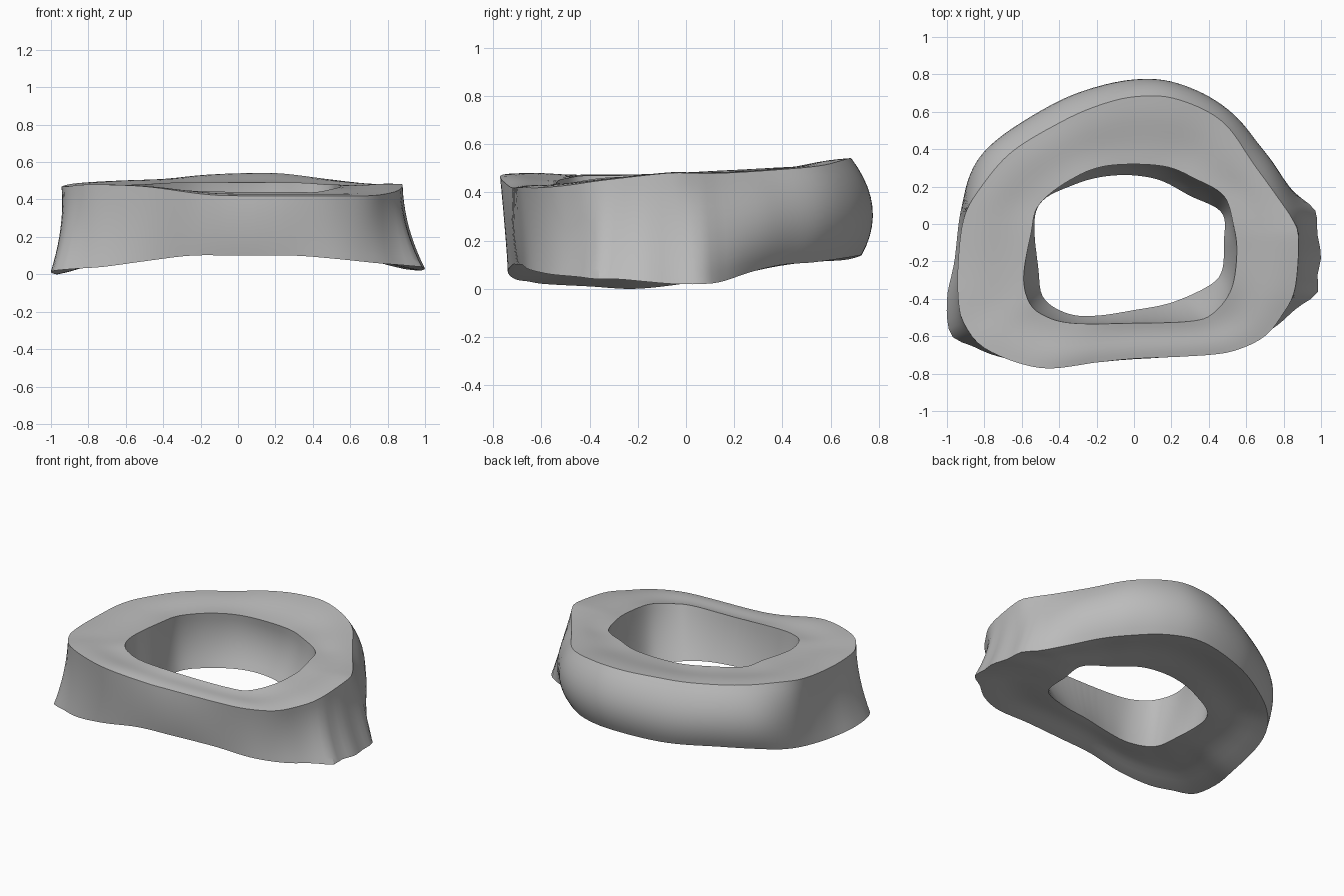
import bpy, bmesh
from math import sin, cos, pi, atan2
from mathutils import Vector

cube = bpy.data.objects.get("Cube")
if cube:
    bpy.data.objects.remove(cube)

STEPS = 144
CENTRE = Vector((0, -0.1, 0))

# Rim outlines in hundredths, counter-clockwise from the left side
OUTER_TOP = [(88, -8, 48), (85, 2, 48), (77, 14, 48), (64, 32, 49), (47, 55, 51),
             (22, 67, 54), (0, 68, 54), (-20, 63, 53), (-40, 54, 51), (-66, 38, 50),
             (-83, 18, 49), (-91, 3, 48), (-94, -20, 47), (-94, -40, 47), (-91, -53, 47),
             (-79, -67, 48), (-50, -77, 47), (-20, -74, 43), (0, -72, 42), (40, -70, 42),
             (56, -67, 42), (70, -60, 42), (79, -49, 43), (86, -35, 45)]
OUTER_BOTTOM = [(97, 7, 2), (88, 15, 3), (74, 27, 7), (62, 40, 10), (50, 53, 11),
                (30, 67, 13), (5, 73, 14), (-30, 66, 12), (-60, 50, 11), (-78, 36, 9),
                (-88, 22, 6), (-93, 5, 3), (-96, -20, 0), (-100, -40, 1), (-98, -59, 2),
                (-87, -65, 3), (-72, -71, 4), (-50, -74, 7), (-25, -72, 10), (0, -70, 10),
                (30, -68, 10), (55, -65, 8), (74, -56, 6), (87, -45, 5), (98, -37, 4),
                (98, -28, 4), (100, -17, 3), (98, -5, 2)]
INNER_TOP = [(55, -15, 47), (53, 0, 48), (48, 15, 48), (33, 24, 49), (15, 31, 49),
             (-15, 31, 49), (-35, 23, 49), (-51, 10, 48), (-55, -5, 48), (-59, -28, 47),
             (-56, -42, 47), (-48, -49, 46), (-33, -53, 45), (0, -53, 44), (30, -52, 44),
             (42, -48, 44), (52, -35, 46)]
INNER_BOTTOM = [(48, -10, 9), (47, 6, 11), (30, 15, 13), (12, 24, 15), (-10, 26, 15),
                (-32, 21, 13), (-52, 8, 10), (-51, -25, 8), (-48, -40, 9), (-35, -48, 11),
                (-20, -49, 13), (0, -46, 14), (20, -42, 13), (40, -33, 10), (47, -25, 9)]


def spline(points, detail=6):
    """Closed Catmull-Rom curve through the points."""
    p = [Vector(v) / 100 for v in points]
    n, out = len(p), []
    for i in range(n):
        a, b, c, d = (p[(i + k) % n] for k in (-1, 0, 1, 2))
        for j in range(detail):
            t = j / detail
            out.append(b + (c - a) * t / 2 + (a - b * 2.5 + c * 2 - d / 2) * t**2
                       + (b * 3 - a - c * 3 + d) * t**3 / 2)
    return out


def rim(points):
    """Sample an outline at equal angles, so that all rims line up."""
    polar = []
    for v in spline(points):
        r = v - CENTRE
        polar.append((atan2(r.y, r.x) % (2 * pi), r.xy.length, v.z))
    polar.sort()
    first, last = polar[0], polar[-1]
    polar = ([(last[0] - 2 * pi, *last[1:])] + polar
             + [(first[0] + 2 * pi, *first[1:])])
    out = []
    for i in range(STEPS):
        angle = 2 * pi * i / STEPS
        for a, b in zip(polar, polar[1:]):
            if a[0] <= angle <= b[0]:
                t = (angle - a[0]) / max(b[0] - a[0], 1e-6)
                out.append((a[1] + (b[1] - a[1]) * t, a[2] + (b[2] - a[2]) * t))
                break
    return out


def strip(start, end, count, bulge, lift):
    """Rings from start up to, not including, end, pushed out and up."""
    rings = []
    for k in range(count):
        t = k / count
        ring = []
        for i, (a, b) in enumerate(zip(start, end)):
            angle = 2 * pi * i / STEPS
            r = a[0] + (b[0] - a[0]) * t + bulge(angle) * 4 * t * (1 - t)
            z = a[1] + (b[1] - a[1]) * t + lift(t)
            ring.append(CENTRE + Vector((r * cos(angle), r * sin(angle), z)))
        rings.append(ring)
    return rings


def flat(value):
    return 0


def outer_bulge(angle):
    """Hollow sides, nearly straight front, rounded back."""
    s = sin(angle)
    u = min(1, max(0, s / 0.55))
    return -0.025 + 0.092 * u * u * (3 - 2 * u) + 0.035 * min(0, s) ** 2


def inner_hollow(angle):
    return 0.01 + 0.025 * max(0, sin(angle))


ot, ob, it, ib = map(rim, (OUTER_TOP, OUTER_BOTTOM, INNER_TOP, INNER_BOTTOM))

# Outer wall, grooved underside, inner wall and gently rippled top
rings = strip(ot, ob, 10, outer_bulge, flat)
rings += strip(ob, ib, 8, flat, lambda t: 0.015 * sin(pi * t) ** 2)
rings += strip(ib, it, 8, inner_hollow, flat)
rings += strip(it, ot, 8, flat, lambda t: -0.004 * sin(2 * pi * t))

bm = bmesh.new()
loops = [[bm.verts.new(v) for v in ring] for ring in rings]
for a, b in zip(loops, loops[1:] + loops[:1]):
    for i in range(STEPS):
        j = (i + 1) % STEPS
        bm.faces.new((a[i], b[i], b[j], a[j]))
bmesh.ops.recalc_face_normals(bm, faces=bm.faces)
mesh = bpy.data.meshes.new("ring_body")
bm.to_mesh(mesh)
bm.free()

body = bpy.data.objects.new("ring_body", mesh)
bpy.context.collection.objects.link(body)

# Plain grey material
grey = bpy.data.materials.new("light_grey")
grey.use_nodes = True
colour = (0.5, 0.5, 0.5, 1)
grey.diffuse_color = colour
grey.node_tree.nodes["Principled BSDF"].inputs["Base Color"].default_value = colour
mesh.materials.append(grey)

bpy.context.view_layer.objects.active = body
body.select_set(True)
bpy.ops.object.shade_smooth_by_angle(angle=pi / 5)
